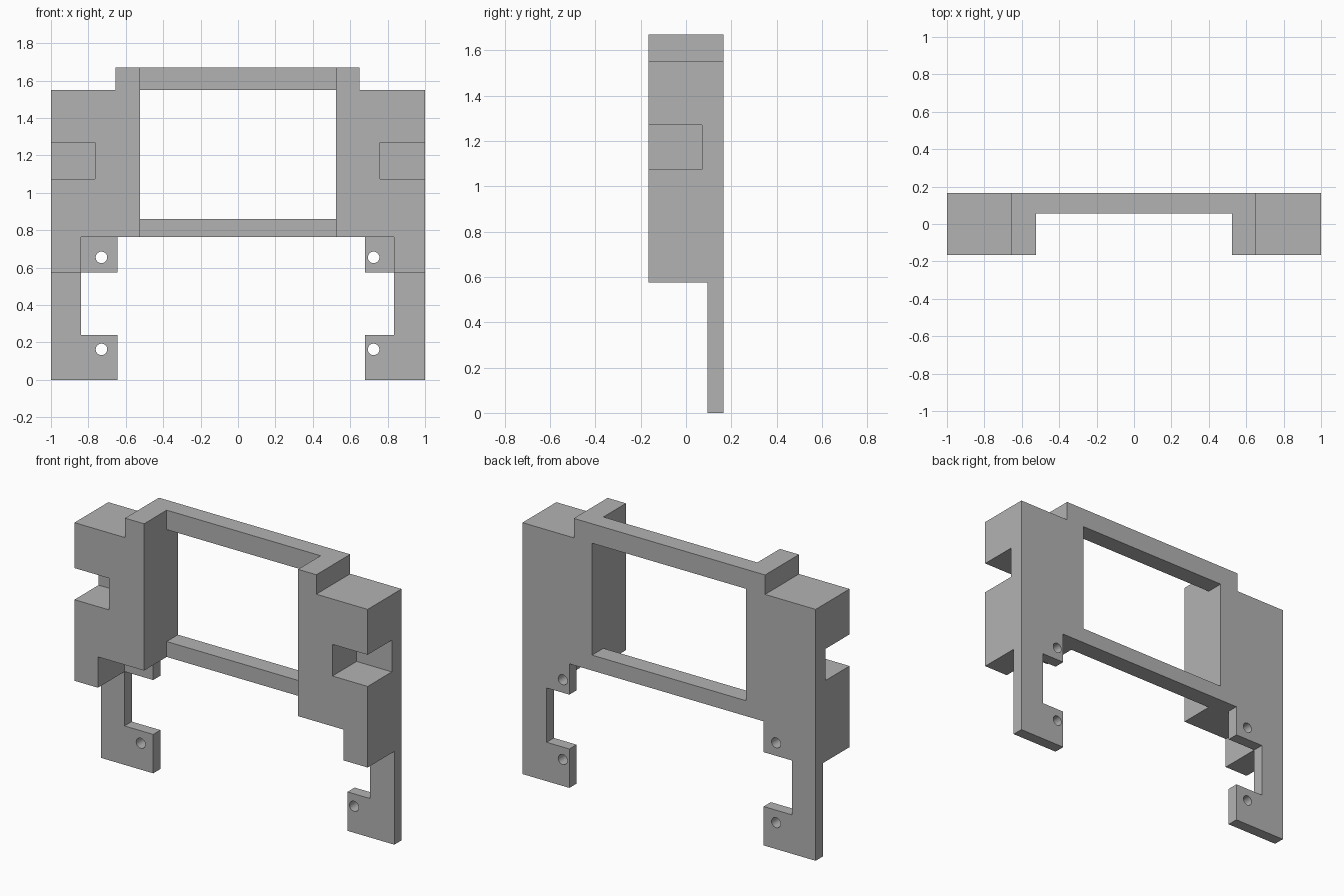
import bpy
import bmesh
import math

if "Cube" in bpy.data.objects:
    bpy.data.objects.remove(bpy.data.objects["Cube"], do_unlink=True)

grey = bpy.data.materials.new("plain grey")
grey.use_nodes = True
grey.diffuse_color = (0.45, 0.45, 0.45, 1)
grey.node_tree.nodes["Principled BSDF"].inputs["Base Color"].default_value = (0.45, 0.45, 0.45, 1)

FRONT, BACK = -0.165, 0.165
PLATE_FRONT, RAIL_FRONT, NOTCH_BACK = 0.095, 0.055, 0.07


def extrude(name, outline, y0, y1):
    """Solid from an outline in x and z, running from y0 to y1."""
    bm = bmesh.new()
    face = bm.faces.new([bm.verts.new((x, y0, z)) for x, z in outline])
    new = bmesh.ops.extrude_face_region(bm, geom=[face])["geom"]
    moved = [v for v in new if isinstance(v, bmesh.types.BMVert)]
    bmesh.ops.translate(bm, verts=moved, vec=(0, y1 - y0, 0))
    bmesh.ops.recalc_face_normals(bm, faces=bm.faces)
    mesh = bpy.data.meshes.new(name)
    bm.to_mesh(mesh)
    bm.free()
    mesh.materials.append(grey)
    ob = bpy.data.objects.new(name, mesh)
    bpy.context.collection.objects.link(ob)
    return ob


def rect(x0, x1, z0, z1):
    return [(x0, z0), (x1, z0), (x1, z1), (x0, z1)]


def combine(target, tool, operation):
    """Apply a boolean and discard the tool."""
    mod = target.modifiers.new(operation.lower(), 'BOOLEAN')
    mod.operation = operation
    mod.solver = 'EXACT'
    mod.object = tool
    bpy.context.view_layer.objects.active = target
    bpy.ops.object.modifier_apply(modifier=mod.name)
    bpy.data.objects.remove(tool, do_unlink=True)


# Rails across the opening, let into the side blocks
frame = extrude("mounting_frame", rect(-0.6, 0.6, 1.55, 1.67), RAIL_FRONT, BACK)
lower = extrude("lower_rail", rect(-0.6, 0.6, 0.765, 0.86), RAIL_FRONT, BACK)
combine(frame, lower, 'UNION')

# Each side: sign, leg inner x, tab inner x, shoulder x, notch x, hole x
for s, leg, tab, shoulder, notch, hole in (
        (-1, 0.84, 0.645, 0.655, 0.765, 0.73),
        (1, 0.835, 0.68, 0.65, 0.76, 0.725)):
    # Deep block with a raised shoulder and a lower outer corner
    block = extrude("side_block", [
        (s, 0.575), (s, 1.55), (s * shoulder, 1.55), (s * shoulder, 1.67),
        (s * 0.525, 1.67), (s * 0.525, 0.765), (s * leg, 0.765), (s * leg, 0.575)],
        FRONT, BACK)
    # Thin leg with two screw tabs
    leg_plate = extrude("leg_plate", [
        (s, 0), (s, 0.9), (s * tab, 0.9), (s * tab, 0.575), (s * leg, 0.575),
        (s * leg, 0.24), (s * tab, 0.24), (s * tab, 0)], PLATE_FRONT, BACK)
    combine(block, leg_plate, 'UNION')
    # Notch in the outer front corner
    cutter = extrude("notch_cutter", rect(s * notch, s * 1.1, 1.075, 1.27),
                     FRONT - 0.1, NOTCH_BACK)
    combine(block, cutter, 'DIFFERENCE')
    # Screw holes
    for z in (0.655, 0.163):
        circle = [(s * hole + 0.031 * math.cos(math.tau * i / 24),
                   z + 0.031 * math.sin(math.tau * i / 24)) for i in range(24)]
        combine(block, extrude("hole_cutter", circle, 0, 0.3), 'DIFFERENCE')
    combine(frame, block, 'UNION')

# Flat faces, with only the hole walls smoothed
bpy.ops.object.select_all(action='DESELECT')
frame.select_set(True)
bpy.context.view_layer.objects.active = frame
bpy.ops.object.shade_smooth_by_angle(angle=math.radians(30))
